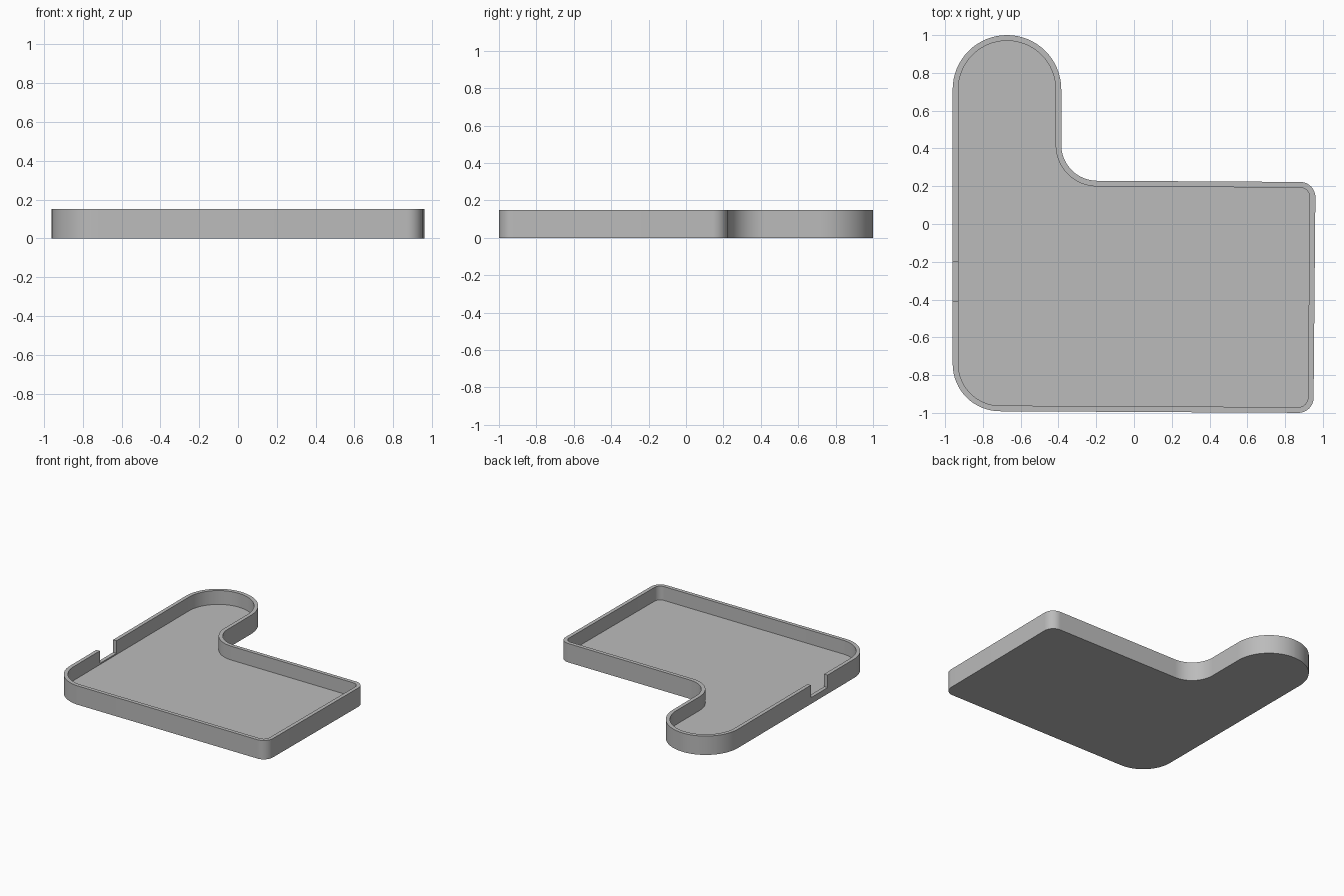
import bpy, bmesh, math
from mathutils import Vector

if "Cube" in bpy.data.objects:
    bpy.data.objects.remove(bpy.data.objects["Cube"], do_unlink=True)

HEIGHT, WALL, FLOOR, SILL = 0.15, 0.03, 0.04, 0.05
LEFT, NOTCH = -0.96, (-0.2, -0.41)

# Plan corners, counter-clockwise: x, y, corner radius
CORNERS = [(LEFT, -0.99, 0.25), (0.95, -1.0, 0.08), (0.961, 0.222, 0.08),
           (-0.385, 0.23, 0.19), (-0.385, 1.0, 0.287), (LEFT, 1.0, 0.287)]


def outline(inset):
    """Rounded plan outline, moved inwards by inset around the same arc centres."""
    pts = []
    for i, (x, y, r) in enumerate(CORNERS):
        p = Vector((x, y))
        a = (Vector(CORNERS[i - 1][:2]) - p).normalized()
        b = (Vector(CORNERS[(i + 1) % len(CORNERS)][:2]) - p).normalized()
        turn = 1 if b.cross(a) > 0 else -1
        half = a.angle(b) / 2
        centre = p + (a + b).normalized() * r / math.sin(half)
        start = p + a * r / math.tan(half) - centre
        sweep = turn * (math.pi - 2 * half)
        radius = r - turn * inset
        first = math.atan2(start.y, start.x)
        steps = 16
        for k in range(steps + 1):
            ang = first + sweep * k / steps
            pts.append(centre + radius * Vector((math.cos(ang), math.sin(ang))))
    # Cable notch edges lie on the last straight side
    return pts + [Vector((LEFT + inset, y)) for y in NOTCH]


bm = bmesh.new()


def ring(points, z):
    return [bm.verts.new((p.x, p.y, z)) for p in points]


outer, inner = outline(0), outline(WALL)
out_base, out_sill, out_top = [ring(outer, z) for z in (0, SILL, HEIGHT)]
in_floor, in_sill, in_top = [ring(inner, z) for z in (FLOOR, SILL, HEIGHT)]
count = len(outer)
n0, n1 = count - 2, count - 1


def strip(a, b, i):
    j = (i + 1) % count
    bm.faces.new((a[i], a[j], b[j], b[i]))


# Underside and tray floor
bm.faces.new(out_base[::-1])
bm.faces.new(in_floor)

# Walls and rim, lowered to the sill across the notch
for i in range(count):
    strip(out_base, out_sill, i)
    strip(in_sill, in_floor, i)
    if i == n0:
        strip(out_sill, in_sill, i)
    else:
        strip(out_sill, out_top, i)
        strip(out_top, in_top, i)
        strip(in_top, in_sill, i)

# Notch sides
for n in (n0, n1):
    bm.faces.new((out_sill[n], out_top[n], in_top[n], in_sill[n]))

bmesh.ops.recalc_face_normals(bm, faces=bm.faces)
mesh = bpy.data.meshes.new("tray")
bm.to_mesh(mesh)
bm.free()
tray = bpy.data.objects.new("tray", mesh)
bpy.context.collection.objects.link(tray)

# Plain grey
grey = bpy.data.materials.new("plain grey")
grey.use_nodes = True
colour = (0.5, 0.5, 0.5, 1)
grey.diffuse_color = colour
grey.node_tree.nodes["Principled BSDF"].inputs["Base Color"].default_value = colour
mesh.materials.append(grey)

bpy.ops.object.select_all(action="DESELECT")
tray.select_set(True)
bpy.context.view_layer.objects.active = tray
bpy.ops.object.shade_smooth_by_angle(angle=math.radians(30))
